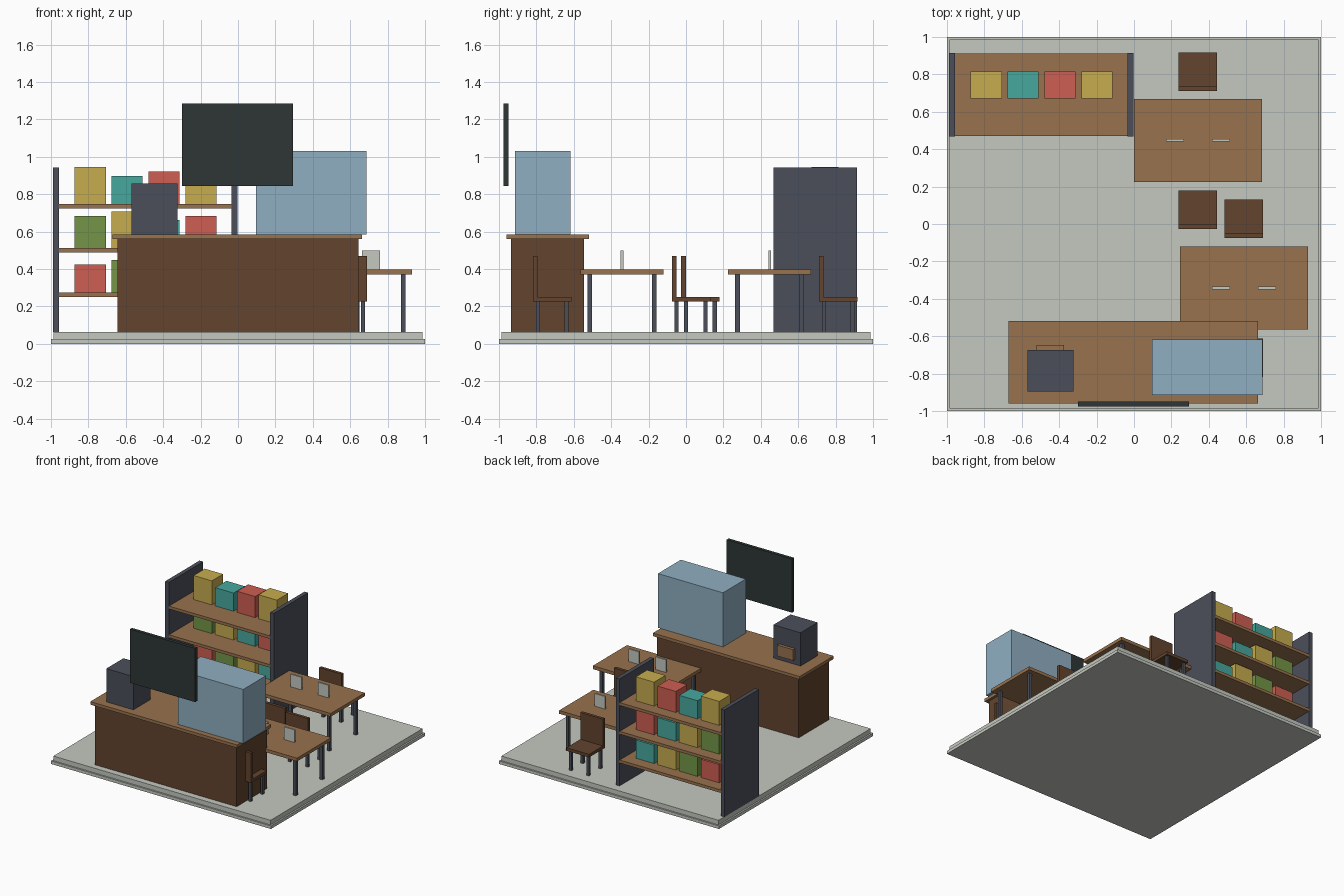
import bpy

default = bpy.data.objects.get("Cube")
if default:
    bpy.data.objects.remove(default, do_unlink=True)


def linear(c):
    c /= 255
    return c / 12.92 if c <= 0.04045 else ((c + 0.055) / 1.055) ** 2.4


def material(name, r, g, b):
    colour = (linear(r), linear(g), linear(b), 1)
    mat = bpy.data.materials.new(name)
    mat.use_nodes = True
    mat.diffuse_color = colour
    shader = next(n for n in mat.node_tree.nodes if n.type == 'BSDF_PRINCIPLED')
    shader.inputs["Base Color"].default_value = colour
    return mat


stone = material("pale stone", 197, 201, 192)
wood = material("light wood", 152, 114, 78)
dark_wood = material("dark wood", 98, 68, 46)
slate = material("slate metal", 75, 79, 90)
black = material("screen black", 45, 54, 53)
glass = material("pale blue glass", 144, 175, 193)
red = material("red", 205, 94, 82)
green = material("green", 115, 149, 70)
yellow = material("yellow", 199, 172, 78)
teal = material("teal", 70, 168, 158)


def box(name, mat, x, y, z):
    """Box from (low, high) ranges on each axis."""
    ranges = (x, y, z)
    bpy.ops.mesh.primitive_cube_add(size=1, location=[sum(r) / 2 for r in ranges])
    obj = bpy.context.object
    obj.name = name
    obj.scale = [r[1] - r[0] for r in ranges]
    bpy.ops.object.transform_apply(location=False, rotation=False, scale=True)
    obj.data.materials.append(mat)
    return obj


def around(centre, half):
    return (centre - half, centre + half)


FLOOR = 0.063


def legs(name, mat, cx, cy, dx, dy, half, top):
    for sx in (-1, 1):
        for sy in (-1, 1):
            box(name, mat, around(cx + sx * dx, half), around(cy + sy * dy, half), (FLOOR - 0.01, top))


# Floor
box("floor_base", stone, (-1, 1), (-1, 1), (0, 0.025))
box("floor_slab", stone, (-0.987, 0.987), (-0.987, 0.987), (0.025, FLOOR))

# Counter with display case, machine and hanging screen
box("counter_body", dark_wood, around(0, 0.643), (-0.935, -0.545), (FLOOR, 0.56))
box("counter_top", wood, around(-0.003, 0.667), (-0.96, -0.518), (0.56, 0.585))
box("display_case", glass, (0.096, 0.687), (-0.914, -0.617), (0.585, 1.03))
box("coffee_machine", slate, (-0.57, -0.324), (-0.895, -0.673), (0.585, 0.858))
box("machine_tray", wood, (-0.52, -0.374), (-0.673, -0.648), (0.625, 0.715))
box("menu_screen", black, around(-0.002, 0.297), (-0.977, -0.95), (0.845, 1.286))

# Shelf unit with rows of boxes
for x in (-0.973, -0.019):
    box("shelf_side", slate, around(x, 0.017), (0.468, 0.914), (FLOOR, 0.942))
rows = ((red, green, yellow, teal), (green, yellow, teal, red), (yellow, teal, red, yellow))
for row, colours in enumerate(rows):
    top = 0.275 + row * 0.236
    box("shelf_board", wood, around(-0.496, 0.489), (0.47, 0.912), (top - 0.024, top))
    for i, colour in enumerate(colours):
        height = 0.15 + 0.0235 * ((i + row) % 3)
        box("storage_box", colour, around(-0.79 + i * 0.197, 0.083), (0.67, 0.816), (top, top + height))

# Tables, each with two standing cards
for cx, cy in ((0.342, 0.447), (0.588, -0.342)):
    box("table_top", wood, around(cx, 0.343), around(cy, 0.222), (0.37, 0.397))
    legs("table_leg", slate, cx, cy, 0.295, 0.172, 0.0125, 0.37)
    for side in (-1, 1):
        box("table_card", stone, around(cx + side * 0.123, 0.048), around(cy, 0.007), (0.397, 0.5))

# Chairs
for cx, cy in ((0.342, 0.814), (0.342, 0.077), (0.588, 0.027), (0.588, -0.715)):
    box("chair_seat", dark_wood, around(cx, 0.103), around(cy, 0.103), (0.225, 0.25))
    box("chair_back", dark_wood, around(cx, 0.103), (cy - 0.103, cy - 0.078), (0.25, 0.47))
    legs("chair_leg", slate, cx, cy, 0.08, 0.077, 0.011, 0.225)
